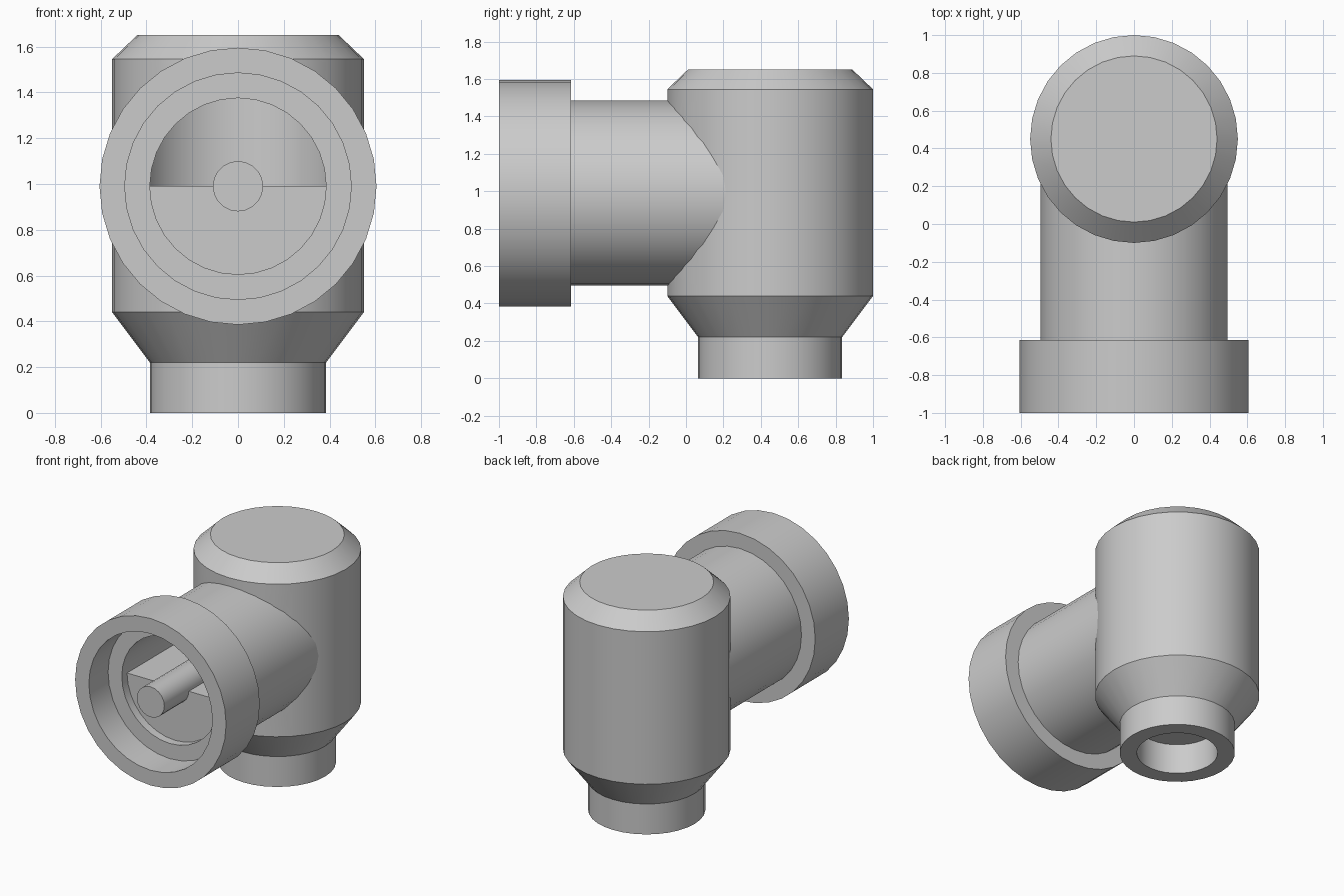
import bpy, bmesh, math
from mathutils import Matrix

cube = bpy.data.objects.get("Cube")
if cube:
    bpy.data.objects.remove(cube, do_unlink=True)

SIDES = 32
BODY_Y = 0.45      # vertical body axis
AXIS_Z = 0.99      # horizontal socket axis
FLIP = Matrix.Rotation(math.radians(-90), 4, 'X')   # turns z into y

grey = bpy.data.materials.new("metal_grey")
grey.use_nodes = True
grey.diffuse_color = (0.6, 0.6, 0.6, 1)
grey.node_tree.nodes["Principled BSDF"].inputs["Base Color"].default_value = (0.6, 0.6, 0.6, 1)


def finish(name, bm, matrix):
    """Turn a bmesh into a grey object with consistent normals."""
    bmesh.ops.transform(bm, matrix=matrix, verts=bm.verts)
    bmesh.ops.recalc_face_normals(bm, faces=bm.faces)
    mesh = bpy.data.meshes.new(name)
    bm.to_mesh(mesh)
    bm.free()
    mesh.materials.append(grey)
    obj = bpy.data.objects.new(name, mesh)
    bpy.context.collection.objects.link(obj)
    return obj


def lathe(name, profile, matrix, closed=False, sides=SIDES):
    """Spin (radius, height) points around z, then place the result."""
    bm = bmesh.new()
    points = [bm.verts.new((r, 0, h)) for r, h in profile]
    if closed:
        points.append(points[0])
    edges = [bm.edges.new(pair) for pair in zip(points, points[1:])]
    bmesh.ops.spin(bm, geom=bm.verts[:] + edges, cent=(0, 0, 0), axis=(0, 0, 1),
                   angle=math.tau, steps=sides, use_merge=True)
    bmesh.ops.remove_doubles(bm, verts=bm.verts, dist=0.0005)
    return finish(name, bm, matrix)


def rod(name, radius, start, end, matrix, sides=SIDES):
    return lathe(name, [(0, start), (radius, start), (radius, end), (0, end)], matrix, sides=sides)


upright = Matrix.Translation((0, BODY_Y, 0))
along_y = Matrix.Translation((0, 0, AXIS_Z)) @ FLIP

# Vertical body with chamfered top, tapered neck and bottom bore
body = lathe("body", [(0, 0.22), (0.27, 0.22), (0.27, 0), (0.385, 0), (0.385, 0.22),
                      (0.55, 0.44), (0.55, 1.545), (0.44, 1.65), (0, 1.65)], upright)

# Chamber and side bore hollowed out of the body
cutters = [rod("chamber_cutter", 0.44, AXIS_Z, 1.44, upright),
           rod("bore_cutter", 0.388, -0.3, BODY_Y, along_y)]
for cutter in cutters:
    cut = body.modifiers.new(cutter.name, 'BOOLEAN')
    cut.operation = 'DIFFERENCE'
    cut.solver = 'EXACT'
    cut.object = cutter
    cutter.hide_render = True
    cutter.hide_set(True)

# Horizontal tube with stepped mouth and wide collar
socket = lathe("socket", [(0.385, 0.25), (0.385, -0.78), (0.495, -0.78), (0.495, -1),
                          (0.605, -1), (0.605, -0.615), (0.495, -0.615), (0.495, 0.25)],
               along_y, closed=True)

# Half-round divider filling the lower part of the bore
bm = bmesh.new()
arc = [math.pi + math.pi * i / (SIDES // 2) for i in range(SIDES // 2 + 1)]
face = bm.faces.new([bm.verts.new((0.386 * math.cos(a), -0.72, AXIS_Z + 0.386 * math.sin(a)))
                     for a in arc])
side = bmesh.ops.extrude_face_region(bm, geom=[face], use_keep_orig=True)
bmesh.ops.translate(bm, vec=(0, BODY_Y + 0.72, 0),
                    verts=[v for v in side["geom"] if isinstance(v, bmesh.types.BMVert)])
divider = finish("divider", bm, Matrix.Identity(4))

# Centre pin
pin = rod("centre_pin", 0.11, -1, BODY_Y, along_y, sides=20)

# Apply the cuts, then smooth the round walls and keep the edges sharp
bpy.context.view_layer.update()
cut_mesh = bpy.data.meshes.new_from_object(
    body.evaluated_get(bpy.context.evaluated_depsgraph_get()))
body.modifiers.clear()
body.data = cut_mesh
for cutter in cutters:
    bpy.data.objects.remove(cutter, do_unlink=True)
bpy.ops.object.select_all(action='DESELECT')
for obj in (body, socket, divider, pin):
    obj.select_set(True)
bpy.context.view_layer.objects.active = body
bpy.ops.object.shade_smooth_by_angle(angle=math.radians(25))
